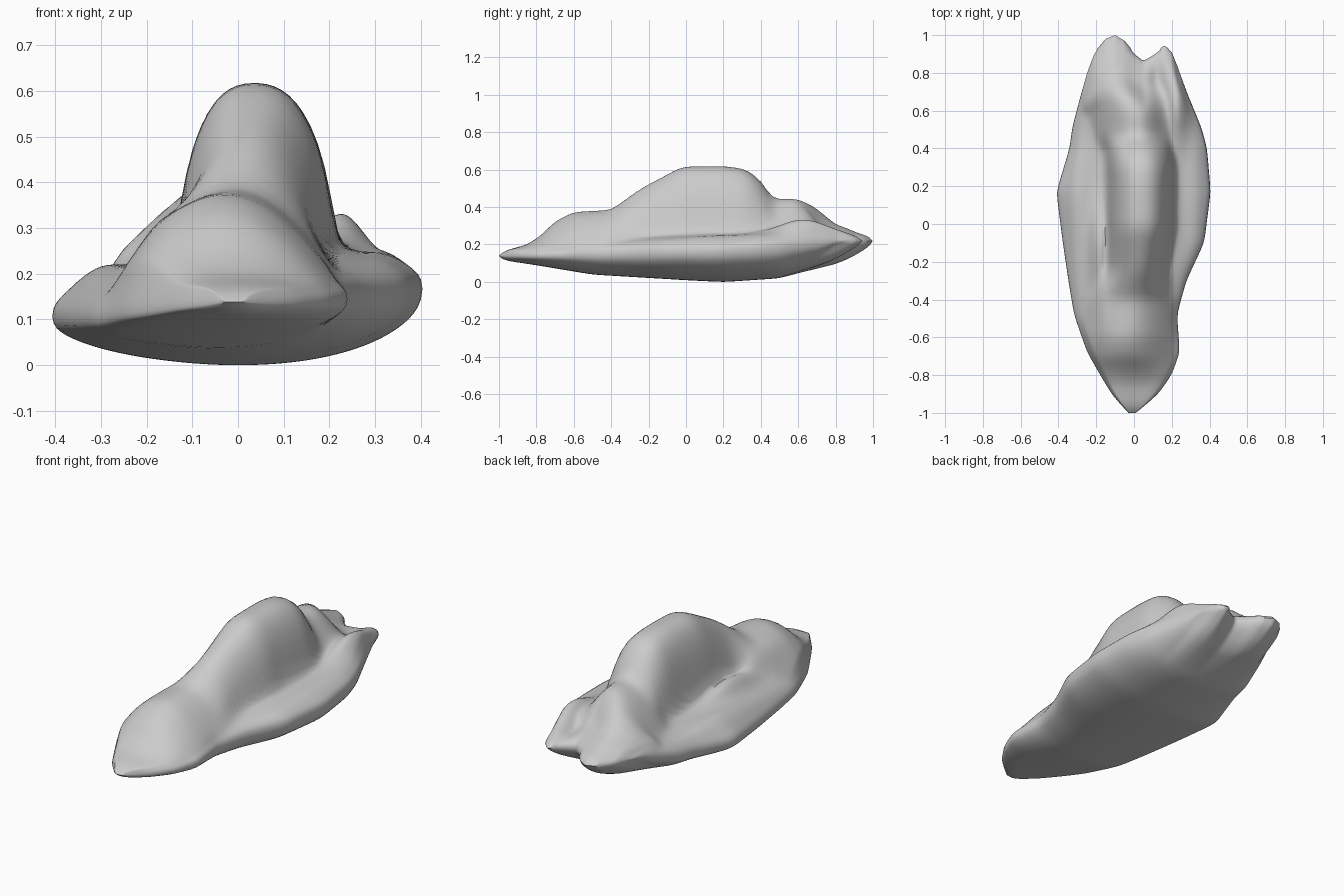
import bpy
import bmesh
import math

cube = bpy.data.objects.get("Cube")
if cube:
    bpy.data.objects.remove(cube)


def sample(table, t):
    """Linear interpolation of the rows of a table keyed by the first column."""
    if t <= table[0][0]:
        return table[0][1:]
    for a, b in zip(table, table[1:]):
        if t <= b[0]:
            f = (t - a[0]) / (b[0] - a[0])
            return [p + (q - p) * f for p, q in zip(a[1:], b[1:])]
    return table[-1][1:]


# Plan outline: station along the length, edge on -x, edge on +x
OUTLINE = [(-1, -.03, .01), (-.9, -.12, .13), (-.8, -.18, .2), (-.68, -.25, .245),
           (-.48, -.32, .23), (-.3, -.35, .28), (-.1, -.38, .375), (.17, -.415, .41),
           (.4, -.345, .39), (.55, -.325, .35), (.8, -.285, .28), (1, -.25, .23)]

# Side view: station, height of the rim, height of the keel, rise of the body
SIDE = [(-1, .14, .12, .02), (-.8, .13, .09, .05), (-.5, .125, .04, .09),
        (0, .135, .01, .1), (.2, .14, 0, .1), (.5, .165, .02, .09),
        (.8, .2, .09, .08), (.9, .215, .13, .06), (1, .22, .17, .04)]

# Main ridge: station, crest height, centre, reach to -x, reach to +x,
# squareness of the top, sharpness of the foot (low is a steep wall)
RIDGE = [(-1, .16, -.01, .15, .15, 2, 1.5), (-.85, .2, -.02, .2, .2, 2, 1.5),
         (-.78, .245, -.02, .25, .24, 2, 1.5), (-.7, .325, -.03, .28, .25, 2, 1.5),
         (-.6, .375, -.03, .29, .26, 2, 1.5), (-.4, .385, -.01, .26, .23, 2, 1.4),
         (-.25, .495, .02, .16, .16, 2.2, .8), (-.02, .618, .035, .17, .175, 2.5, .55),
         (.2, .62, .035, .17, .178, 2.5, .55), (.32, .605, .035, .175, .178, 2.5, .55),
         (.4, .545, .035, .18, .16, 2.3, .7), (.46, .445, .03, .24, .17, 2, 1.3),
         (.62, .445, .02, .27, .17, 2, 1.5), (.7, .41, 0, .29, .18, 2, 1.5),
         (.8, .31, -.05, .26, .19, 2, 1.5), (1, .24, -.1, .2, .17, 2, 1.5)]

# Back end in plan: x, then y of the two lobes and the notch between them
LOBES = [(-.25, .8), (-.21, .91), (-.15, .98), (-.1, 1), (-.05, .97), (0, .91),
         (.05, .87), (.1, .9), (.16, .945), (.2, .92), (.23, .84)]

# Shoulders and gutters: x, y, spread in x, spread in y, height
BUMPS = [(-.18, -.12, .05, .2, .07), (-.17, -.42, .05, .15, .035),
         (-.3, .1, .06, .35, .025), (.21, .1, .04, .25, .02),
         (.32, .2, .05, .35, .01), (.23, .62, .06, .17, .07),
         (.12, .76, .04, .12, -.03)]


def end_fade(t):
    """Rounds the thickness off to the rim at both tips."""
    s = max((t - .85) / .15, (-t - .93) / .07, 0)
    return math.sqrt(max(0, 1 - s * s))


def surface_point(t, u, upper):
    left, right = sample(OUTLINE, t)
    rim, keel, rise = sample(SIDE, t)
    x = left + (right - left) * (u + 1) / 2
    back = max(0, (t - .5) / .5)
    y = t + (sample(LOBES, x)[0] - 1) * back
    rim += .033 * u * (1 - t * t)
    fade = end_fade(t)
    if not upper:
        return x, y, rim - (rim - keel) * math.sqrt(max(0, 1 - u * u)) * fade
    # Broad body, then the ridge, then the small forms
    body = rise * math.sqrt(max(0, 1 - abs(u) ** 3))
    crest, centre, reach_l, reach_r, square, foot = sample(RIDGE, t)
    d = min(1, abs(x - centre) / (reach_l if x < centre else reach_r))
    ridge = (1 - d ** square) ** foot
    lift = max(0, crest - rim - body) * ridge
    for bx, by, sx, sy, h in BUMPS:
        bump = math.exp(-((x - bx) / sx) ** 2 - ((y - by) / sy) ** 2)
        lift += h * bump * (1 - ridge)
    edge = min(1, 4 * (1 - u * u))
    return x, y, rim + (body + lift * edge) * fade


# Rock body: an upper and a lower skin joined at the rim
ROWS, COLS = 72, 64
bm = bmesh.new()
for upper in (True, False):
    grid = []
    for i in range(ROWS + 1):
        t = math.sin(math.pi * (i / ROWS - .5)) * .4 + (2 * i / ROWS - 1) * .6
        row = []
        for j in range(COLS + 1):
            u = .5 * math.sin(math.pi * (j / COLS - .5)) + j / COLS - .5
            row.append(bm.verts.new(surface_point(t, u, upper)))
        grid.append(row)
    for low, high in zip(grid, grid[1:]):
        for j in range(COLS):
            bm.faces.new((low[j], low[j + 1], high[j + 1], high[j]))
bmesh.ops.remove_doubles(bm, verts=bm.verts, dist=.0006)
# Soften the hard steps between stations, keeping the tips in place
inner = [v for v in bm.verts if abs(v.co.y) < .93]
for _ in range(3):
    bmesh.ops.smooth_vert(bm, verts=inner, factor=.5,
                          use_axis_x=True, use_axis_y=True, use_axis_z=True)
bmesh.ops.recalc_face_normals(bm, faces=bm.faces)

# Set the softened rock back on the ground
floor = min(v.co.z for v in bm.verts)
bmesh.ops.translate(bm, verts=bm.verts, vec=(0, 0, -floor))

mesh = bpy.data.meshes.new("rock_body")
bm.to_mesh(mesh)
bm.free()
rock = bpy.data.objects.new("rock_body", mesh)
bpy.context.collection.objects.link(rock)

# Plain grey stone
stone = bpy.data.materials.new("grey_stone")
stone.use_nodes = True
colour = (.6, .6, .6, 1)
stone.diffuse_color = colour
stone.node_tree.nodes["Principled BSDF"].inputs["Base Color"].default_value = colour
mesh.materials.append(stone)

bpy.context.view_layer.objects.active = rock
rock.select_set(True)
bpy.ops.object.shade_smooth_by_angle(angle=math.radians(60))
